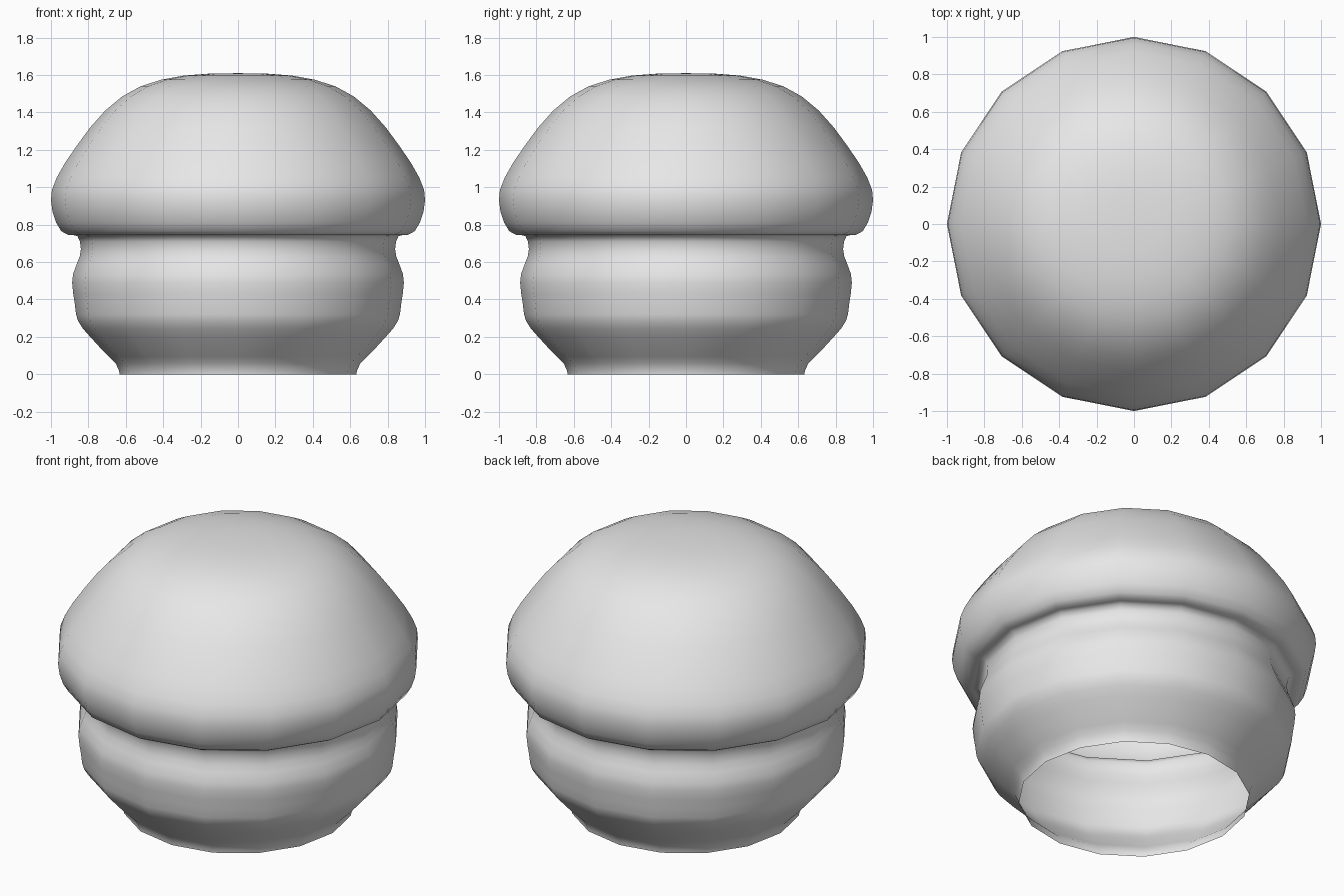
import bpy, bmesh, math

if "Cube" in bpy.data.objects:
    bpy.data.objects.remove(bpy.data.objects["Cube"])

SIDES = 16

mat = bpy.data.materials.new("light_grey")
mat.diffuse_color = (0.8, 0.8, 0.8, 1)
mat.use_nodes = True
mat.node_tree.nodes["Principled BSDF"].inputs["Base Color"].default_value = mat.diffuse_color


def lathe(name, profile):
    """Revolve (radius, z) points into an open 16-sided shell."""
    bm = bmesh.new()
    rings = []
    for r, z in profile:
        if r == 0:
            rings.append([bm.verts.new((0, 0, z))] * SIDES)
        else:
            rings.append([bm.verts.new((r * math.cos(i * math.tau / SIDES),
                                        r * math.sin(i * math.tau / SIDES), z))
                          for i in range(SIDES)])
    for a, b in zip(rings, rings[1:]):
        for i in range(SIDES):
            j = (i + 1) % SIDES
            quad = [a[i], a[j], b[j], b[i]]
            bm.faces.new(list(dict.fromkeys(quad)))
    bmesh.ops.recalc_face_normals(bm, faces=bm.faces)
    for f in bm.faces:
        f.smooth = True
    mesh = bpy.data.meshes.new(name)
    bm.to_mesh(mesh)
    bm.free()
    mesh.materials.append(mat)
    ob = bpy.data.objects.new(name, mesh)
    bpy.context.collection.objects.link(ob)
    return ob


# One continuous hollow shell: flared foot, ribbed belly, neck, domed cap
lathe("domed_knob", [
    (0.633, 0), (0.636, 0.02), (0.655, 0.06), (0.69, 0.095), (0.74, 0.145),
    (0.79, 0.2), (0.83, 0.245), (0.855, 0.285), (0.866, 0.32),
    (0.873, 0.38), (0.881, 0.43), (0.887, 0.49), (0.882, 0.535),
    (0.862, 0.59), (0.846, 0.63), (0.84, 0.67), (0.845, 0.71),
    (0.858, 0.738), (0.885, 0.746), (0.91, 0.746),
    (0.945, 0.765), (0.972, 0.81), (0.992, 0.87), (1.0, 0.93),
    (0.995, 0.985), (0.97, 1.05), (0.925, 1.13), (0.86, 1.225),
    (0.79, 1.32), (0.71, 1.41), (0.62, 1.485), (0.52, 1.54),
    (0.41, 1.575), (0.29, 1.597), (0.16, 1.607), (0, 1.61),
])
